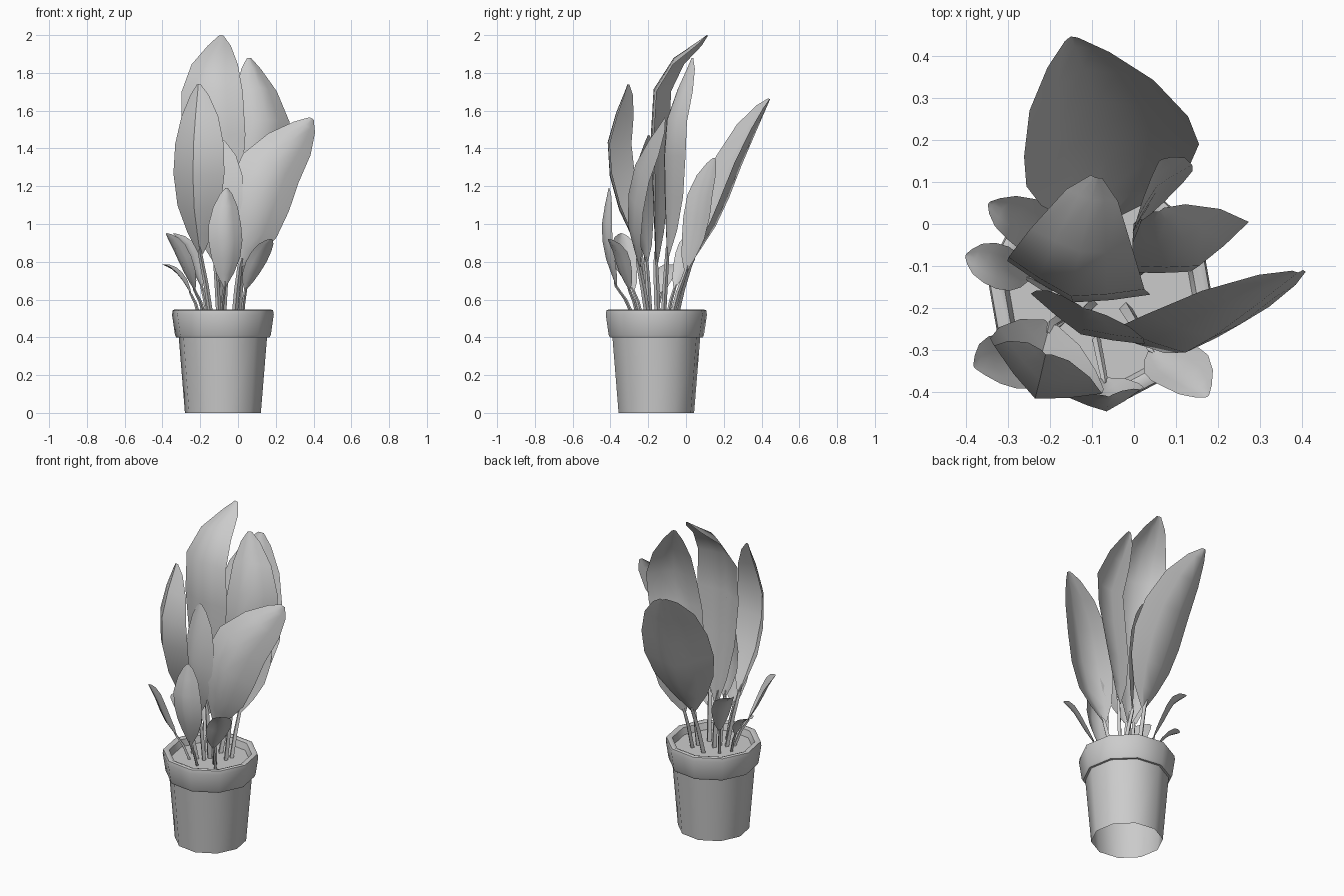
import bpy, bmesh, math
from mathutils import Vector

if "Cube" in bpy.data.objects:
    bpy.data.objects.remove(bpy.data.objects["Cube"])

CX, CY, SOIL = -0.08, -0.157, 0.5


def finish(name, bm, angle=40):
    bmesh.ops.recalc_face_normals(bm, faces=bm.faces)
    me = bpy.data.meshes.new(name)
    bm.to_mesh(me)
    bm.free()
    ob = bpy.data.objects.new(name, me)
    bpy.context.collection.objects.link(ob)
    bpy.ops.object.select_all(action='DESELECT')
    ob.select_set(True)
    bpy.context.view_layer.objects.active = ob
    bpy.ops.object.shade_smooth_by_angle(angle=math.radians(angle))
    return ob


def bridge(bm, a, b, closed=True):
    n = len(a)
    for i in range(n if closed else n - 1):
        j = (i + 1) % n
        bm.faces.new((a[i], a[j], b[j], b[i]))


def lathe(name, profile, cap=False, sides=10, turn=-8):
    bm = bmesh.new()
    rings = []
    for r, z in profile:
        ring = []
        for i in range(sides):
            a = math.tau * i / sides + math.radians(turn)
            ring.append(bm.verts.new((CX + r * math.cos(a), CY + r * math.sin(a), z)))
        rings.append(ring)
    for a, b in zip(rings, rings[1:]):
        bridge(bm, a, b)
    if cap:
        bm.faces.new(rings[-1])
    return finish(name, bm, 45)


def spline(pts, t):
    """Catmull-Rom through the control points"""
    n = len(pts) - 1
    i = min(int(t * n), n - 1)
    u = t * n - i
    p1, p2 = pts[i], pts[i + 1]
    p0 = pts[i - 1] if i else 2 * p1 - p2
    p3 = pts[i + 2] if i + 2 <= n else 2 * p2 - p1
    return 0.5 * (2 * p1 + (p2 - p0) * u + (2 * p0 - 5 * p1 + 4 * p2 - p3) * u * u
                  + (3 * p1 - p0 - 3 * p2 + p3) * u ** 3)


STATIONS = ((0, .1), (.12, .52), (.28, .85), (.48, 1), (.67, .95), (.84, .72), (.95, .36), (1, .08))


def leaf(name, root, midrib, half, cup, stem_r=0.014):
    """Cupped blade along a midrib, half = vector from rib to edge, plus its stem"""
    pts = [Vector(p) for p in midrib]
    half = Vector(half)
    bm = bmesh.new()
    rows = []
    for t, w in STATIONS:
        c = spline(pts, t)
        tan = spline(pts, min(t + .02, 1)) - spline(pts, max(t - .02, 0))
        nrm = half.cross(tan).normalized()
        rows.append([bm.verts.new(c + half * w * u + nrm * cup * w * abs(u) ** 1.2)
                     for u in (-1, -.5, 0, .5, 1)])
    for a, b in zip(rows, rows[1:]):
        bridge(bm, a, b, closed=False)
    finish(name + "_leaf", bm, 50)

    # stem: four-sided tapering tube from the soil into the blade
    bm = bmesh.new()
    path = [Vector((*root, SOIL - .01)), None, pts[0], spline(pts, .05)]
    path[1] = path[0].lerp(path[2], .5) + Vector((0, 0, .02))
    rings = []
    for c, k in zip(path, (1, .95, .8, .3)):
        r = stem_r * k
        rings.append([bm.verts.new(c + Vector((r * x, r * y, 0)))
                      for x, y in ((1, 0), (0, 1), (-1, 0), (0, -1))])
    for a, b in zip(rings, rings[1:]):
        bridge(bm, a, b)
    finish(name + "_stem", bm, 30)


# pot: tapered open body, then the overhanging rim with the soil disc inside
lathe("pot_body", [(.203, 0), (.236, .4)])
lathe("pot_rim", [(.236, .4), (.25, .4), (.256, .412), (.272, .52), (.268, .543),
                  (.255, .548), (.235, .54), (.224, SOIL)])
lathe("soil", [(.224, SOIL)], cap=True)

# tall leaves
leaf("tallest", (-.09, -.15),
     [(-.1, -.16, .78), (-.135, -.175, 1.15), (-.145, -.185, 1.5), (-.145, -.14, 1.8), (-.09, .11, 2.0)],
     (.17, -.04, 0), -.06, .016)
leaf("back_broad", (-.08, -.06),
     [(-.06, .02, .78), (-.07, .18, 1.03), (-.09, .29, 1.3), (-.15, .445, 1.66)],
     (.205, .05, -.02), .1, .016)
leaf("right_tall", (0, -.12),
     [(.03, -.1, .83), (.1, -.11, 1.2), (.155, -.1, 1.55), (.06, .03, 1.88)],
     (.145, .055, 0), -.06)
leaf("front_right", (-.02, -.2),
     [(.01, -.25, .78), (.085, -.31, 1.03), (.185, -.27, 1.31), (.39, -.115, 1.56)],
     (.155, .01, -.08), -.07, .016)
leaf("front_left", (-.14, -.2),
     [(-.2, -.24, .84), (-.235, -.37, 1.12), (-.235, -.415, 1.43), (-.21, -.31, 1.74)],
     (.135, -.06, 0), -.08)

# medium leaves
leaf("middle", (-.1, -.19),
     [(-.12, -.21, .8), (-.13, -.26, 1.03), (-.12, -.25, 1.26), (-.12, -.2, 1.47)],
     (.135, -.06, 0), -.04)
leaf("back_right", (.01, -.08),
     [(.01, 0, .75), (.045, .06, .95), (.055, .09, 1.15), (.06, .15, 1.35)],
     (.07, .07, 0), .025)
leaf("front", (-.09, -.27),
     [(-.07, -.37, .67), (-.06, -.43, .84), (-.065, -.445, 1.0), (-.06, -.41, 1.19)],
     (.09, .01, 0), -.045, .01)

# small leaves around the rim
leaf("small_left_front", (-.17, -.23),
     [(-.23, -.28, .65), (-.28, -.33, .76), (-.33, -.34, .87), (-.38, -.34, .95)],
     (.035, -.065, .01), -.025, .01)
leaf("small_right_front", (.02, -.25),
     [(.04, -.3, .65), (.09, -.34, .75), (.135, -.365, .84), (.175, -.41, .92)],
     (.055, .04, 0), -.025, .01)
leaf("small_left", (-.2, -.16),
     [(-.25, -.13, .63), (-.3, -.11, .71), (-.35, -.09, .76), (-.4, -.075, .785)],
     (.015, .05, 0), .015, .009)
leaf("small_left_back", (-.16, -.1),
     [(-.19, -.06, .66), (-.24, -.01, .79), (-.28, .02, .89), (-.345, .05, .95)],
     (.035, .05, 0), .02, .01)
